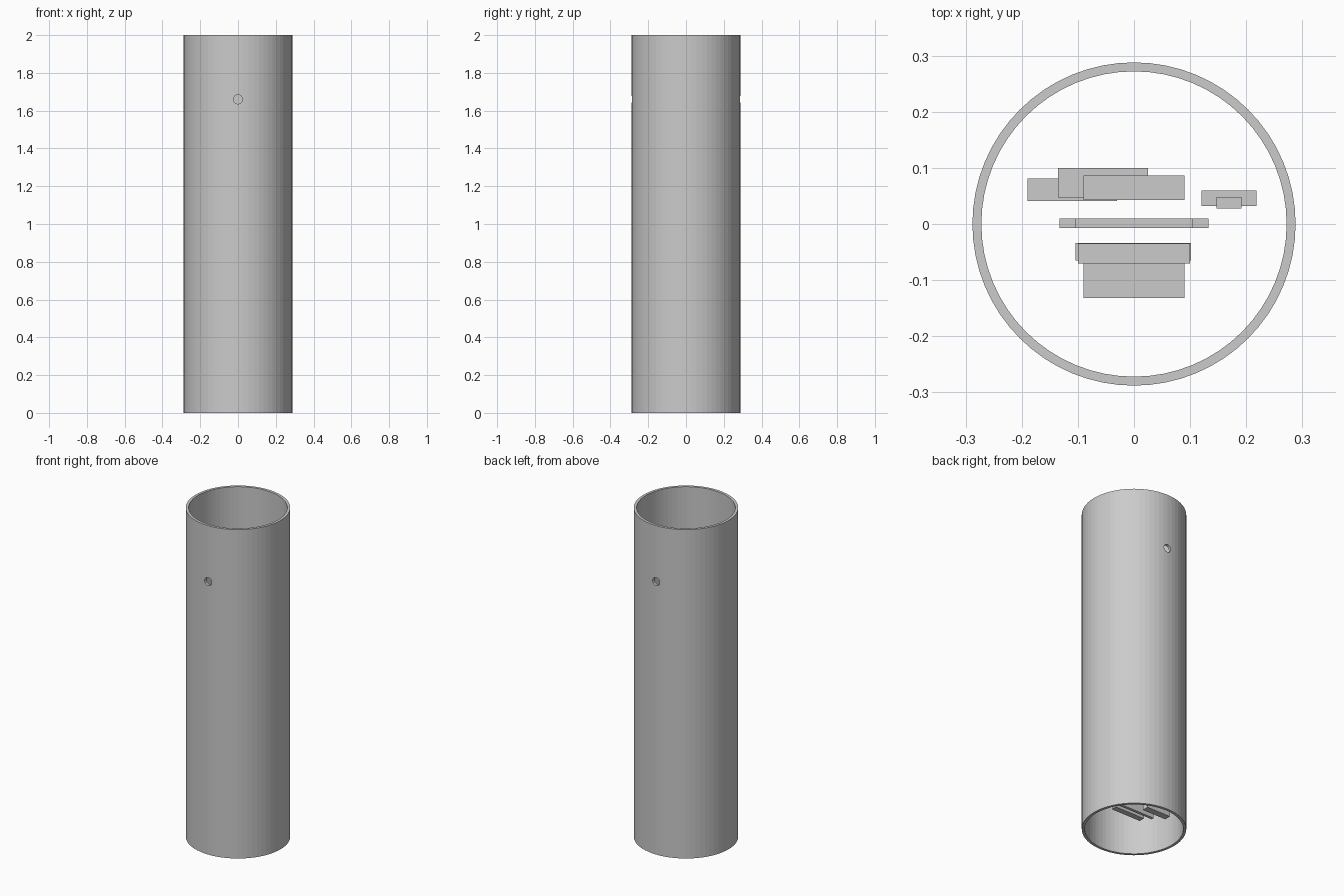
import bpy
import bmesh
import math
from mathutils import Matrix

if "Cube" in bpy.data.objects:
    bpy.data.objects.remove(bpy.data.objects["Cube"], do_unlink=True)

HEIGHT, OUTER, INNER, SIDES = 2.0, 0.288, 0.272, 64

grey = bpy.data.materials.new("light grey")
grey.use_nodes = True
grey.diffuse_color = (0.6, 0.6, 0.6, 1)
grey.node_tree.nodes["Principled BSDF"].inputs["Base Color"].default_value = (0.6, 0.6, 0.6, 1)


def make_object(name, bm):
    bmesh.ops.recalc_face_normals(bm, faces=bm.faces)
    mesh = bpy.data.meshes.new(name)
    bm.to_mesh(mesh)
    bm.free()
    mesh.materials.append(grey)
    obj = bpy.data.objects.new(name, mesh)
    bpy.context.collection.objects.link(obj)
    return obj


def box(name, x, y, z):
    """Box from its low and high limits on each axis."""
    bm = bmesh.new()
    bmesh.ops.create_cube(bm, size=1)
    for v in bm.verts:
        v.co = [lo + (hi - lo) * (c + 0.5) for c, (lo, hi) in zip(v.co, (x, y, z))]
    return make_object(name, bm)


# Open tube: a rectangular wall section swept round the axis
bm = bmesh.new()
section = [(INNER, 0), (OUTER, 0), (OUTER, HEIGHT), (INNER, HEIGHT)]
rings = []
for i in range(SIDES):
    a = 2 * math.pi * i / SIDES
    rings.append([bm.verts.new((r * math.cos(a), r * math.sin(a), z)) for r, z in section])
for i in range(SIDES):
    p, q = rings[i], rings[(i + 1) % SIDES]
    for j in range(4):
        k = (j + 1) % 4
        bm.faces.new((p[j], q[j], q[k], p[k]))
tube = make_object("outer_tube", bm)

# Vent holes through the front and back walls
bm = bmesh.new()
bmesh.ops.create_cone(bm, cap_ends=True, segments=32, radius1=0.024, radius2=0.024, depth=0.8,
                      matrix=Matrix.Translation((0, 0, 1.66)) @ Matrix.Rotation(math.pi / 2, 4, "X"))
cutter = make_object("vent_cutter", bm)
cutter.hide_render = True
cut = tube.modifiers.new("vents", "BOOLEAN")
cut.operation = "DIFFERENCE"
cut.solver = "EXACT"
cut.object = cutter
bpy.context.view_layer.objects.active = tube
bpy.ops.object.modifier_apply(modifier=cut.name)
bpy.data.objects.remove(cutter, do_unlink=True)

# Upright mounting sled with a narrower head
box("mounting_sled", (-0.133, 0.133), (-0.007, 0.01), (0.115, 1.6))
box("sled_head", (-0.105, 0.105), (-0.007, 0.01), (1.6, 1.72))

# Front parts
box("lower_front_board", (-0.1, 0.1), (-0.07, -0.035), (0.12, 0.45))
box("battery_pack", (-0.09, 0.09), (-0.132, -0.07), (0.5, 0.95))
box("middle_front_board", (-0.104, 0.102), (-0.065, -0.034), (0.5, 0.95))
box("upper_front_board", (-0.1, 0.1), (-0.07, -0.035), (1.0, 1.4))

# Rear parts, stacked from the bottom up
box("lower_rear_module", (-0.19, -0.03), (0.041, 0.081), (0.115, 0.5))
box("middle_rear_module", (-0.135, 0.025), (0.047, 0.1), (0.55, 0.9))
box("upper_rear_module", (-0.09, 0.09), (0.043, 0.086), (0.95, 1.4))

# Side parts
box("side_module", (0.12, 0.218), (0.032, 0.06), (0.4, 0.7))
box("side_switch", (0.147, 0.192), (0.028, 0.048), (0.75, 0.9))
